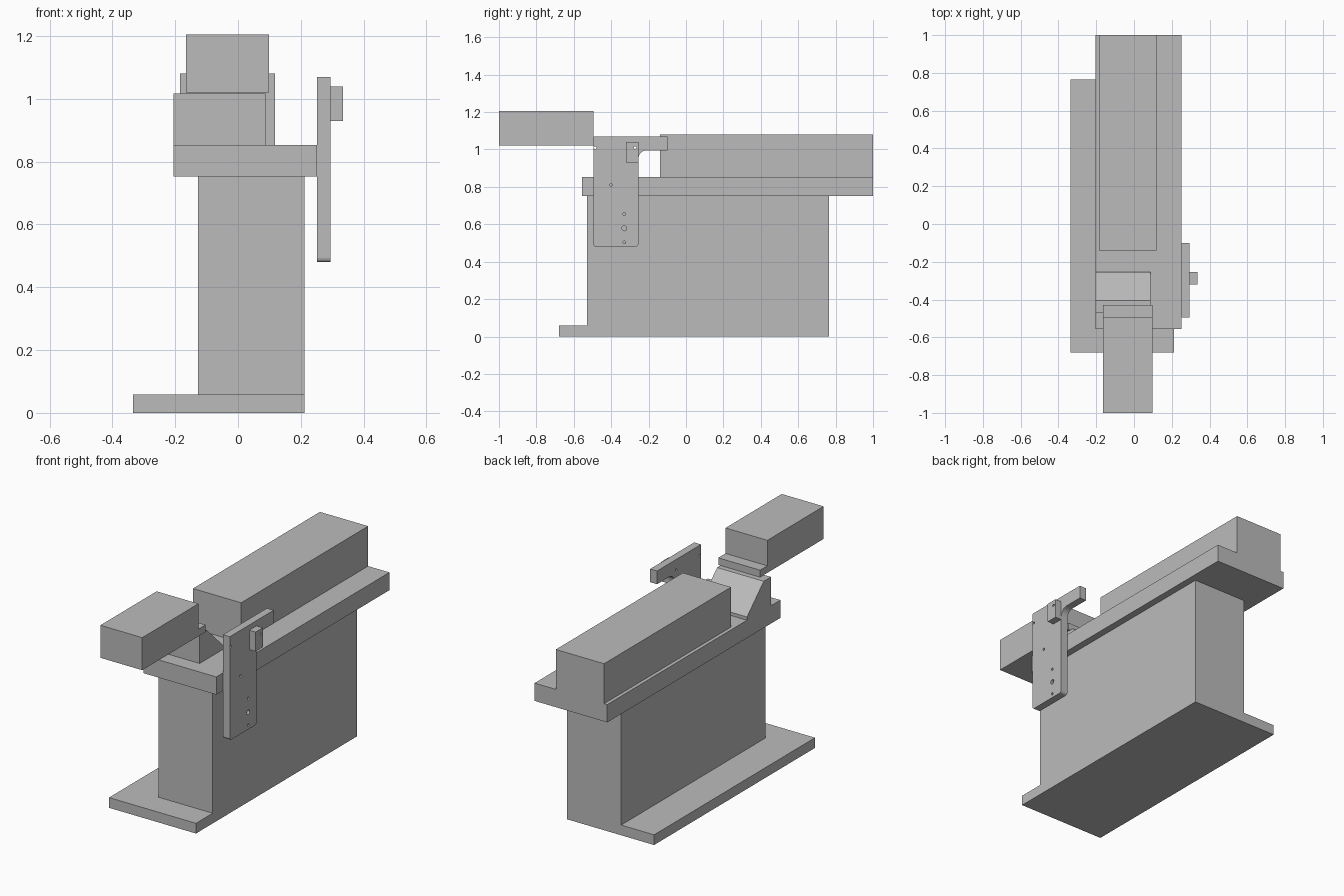
import bpy
import bmesh
from math import cos, sin, pi
from mathutils import Matrix, Vector

if "Cube" in bpy.data.objects:
    bpy.data.objects.remove(bpy.data.objects["Cube"])

grey = bpy.data.materials.new("machine grey")
grey.use_nodes = True
COLOUR = (0.5, 0.5, 0.5, 1)
grey.diffuse_color = COLOUR
grey.node_tree.nodes["Principled BSDF"].inputs["Base Color"].default_value = COLOUR


def finish(name, bm):
    bmesh.ops.recalc_face_normals(bm, faces=bm.faces)
    mesh = bpy.data.meshes.new(name)
    bm.to_mesh(mesh)
    bm.free()
    mesh.materials.append(grey)
    obj = bpy.data.objects.new(name, mesh)
    bpy.context.collection.objects.link(obj)
    return obj


def box(name, x, y, z):
    """Box from its extents along each axis."""
    bm = bmesh.new()
    bmesh.ops.create_cube(bm, size=1)
    for v in bm.verts:
        v.co = [(a + b) / 2 + c * (b - a) for (a, b), c in zip((x, y, z), v.co)]
    return finish(name, bm)


def extrude_profile(name, points, x0, x1):
    """Side profile of (y, z) points, extruded along x."""
    bm = bmesh.new()
    face = bm.faces.new([bm.verts.new((x0, y, z)) for y, z in points])
    out = bmesh.ops.extrude_face_region(bm, geom=[face])["geom"]
    moved = [g for g in out if isinstance(g, bmesh.types.BMVert)]
    bmesh.ops.translate(bm, verts=moved, vec=Vector((x1 - x0, 0, 0)))
    return finish(name, bm)


def arc(cy, cz, r, start, end, steps=6):
    angles = [start + (end - start) * i / steps for i in range(steps + 1)]
    return [(cy + r * cos(a), cz + r * sin(a)) for a in angles]


# Stand: base plate, column and table
box("base_plate", (-0.335, 0.212), (-0.68, 0.765), (0, 0.058))
box("column", (-0.128, 0.212), (-0.53, 0.765), (0.058, 0.752))
box("table", (-0.205, 0.252), (-0.555, 1), (0.752, 0.853))

# Long housing, and the overhanging head with its rear lip
box("long_housing", (-0.185, 0.118), (-0.14, 1), (0.853, 1.08))
box("head", (-0.165, 0.098), (-1, -0.495), (1.02, 1.205))
box("head_lip", (-0.165, 0.098), (-0.495, -0.43), (1.02, 1.06))

# Sloped block under the head
extrude_profile("sloped_block", [
    (-0.47, 0.853), (-0.255, 0.853), (-0.255, 0.872),
    (-0.405, 1.017), (-0.47, 1.017)], -0.205, 0.088)

# Side bracket: upright with rounded foot and an arm with a fillet below it
R = 0.015
outline = [(-0.495, 1.07)]
outline += arc(-0.495 + R, 0.48 + R, R, pi, 1.5 * pi)
outline += arc(-0.255 - R, 0.48 + R, R, 1.5 * pi, 2 * pi)
outline += arc(-0.21, 0.95, 0.045, pi, pi / 2)
outline += [(-0.1, 0.995), (-0.1, 1.07)]
bracket = extrude_profile("side_bracket", outline, 0.252, 0.295)
knob = box("bracket_knob", (0.295, 0.335), (-0.32, -0.255), (0.93, 1.04))

# Drilled holes through the bracket and knob
holes = [(-0.485, 1.01, 0.007), (-0.272, 1.01, 0.007), (-0.4, 0.81, 0.007),
         (-0.33, 0.655, 0.008), (-0.33, 0.578, 0.013), (-0.33, 0.503, 0.007)]
bm = bmesh.new()
for y, z, r in holes:
    place = Matrix.Translation((0.29, y, z)) @ Matrix.Rotation(pi / 2, 4, "Y")
    bmesh.ops.create_cone(bm, cap_ends=True, segments=16, radius1=r,
                          radius2=r, depth=0.2, matrix=place)
drill = finish("drill_cutter", bm)
drill.hide_render = True
for obj in (bracket, knob):
    mod = obj.modifiers.new("holes", "BOOLEAN")
    mod.operation = "DIFFERENCE"
    mod.solver = "EXACT"
    mod.object = drill
    bpy.context.view_layer.update()
    evaluated = obj.evaluated_get(bpy.context.evaluated_depsgraph_get())
    cut = bpy.data.meshes.new_from_object(evaluated)
    obj.modifiers.clear()
    obj.data = cut
bpy.data.objects.remove(drill)
